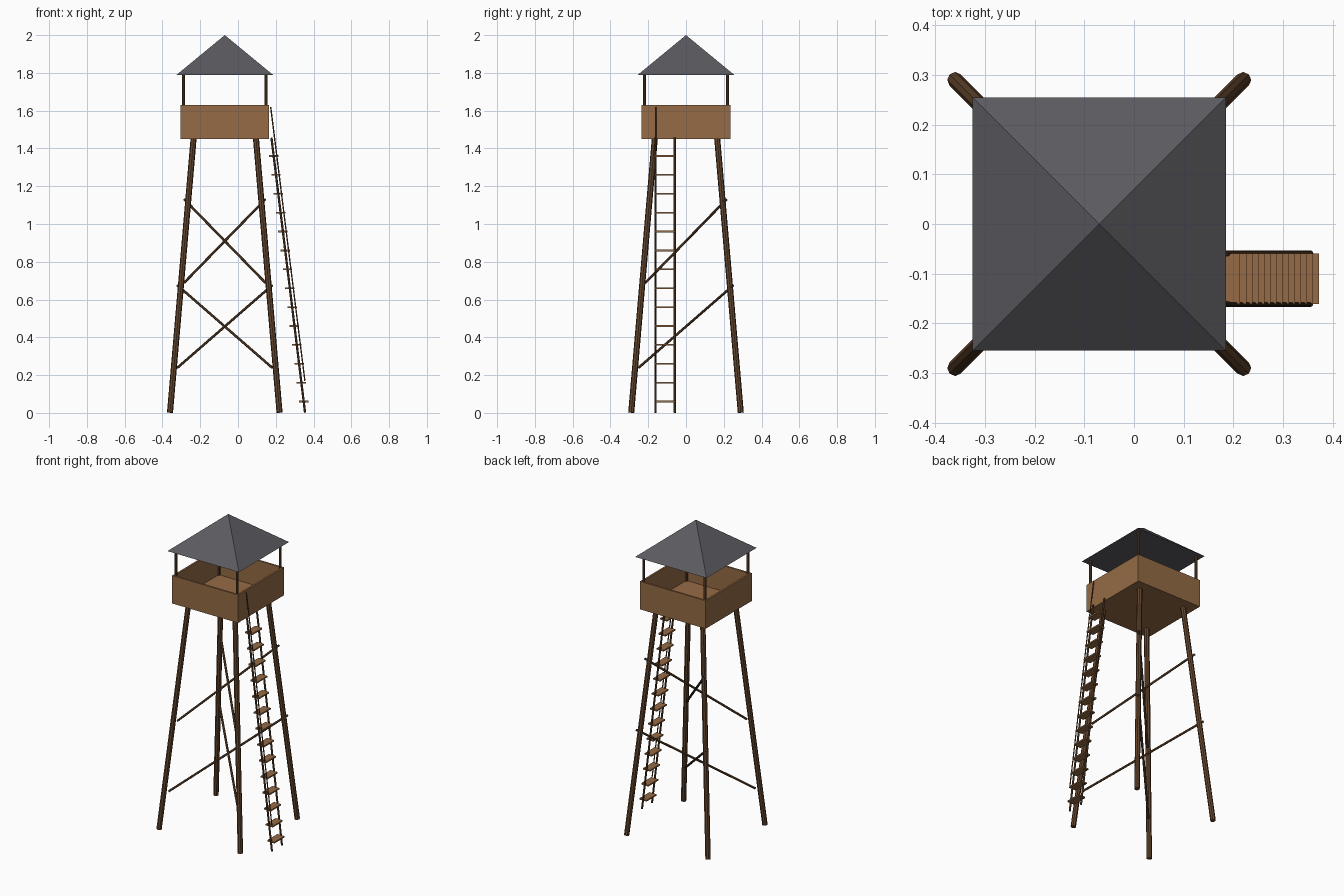
import bpy
from math import pi, radians
from mathutils import Vector

if "Cube" in bpy.data.objects:
    bpy.data.objects.remove(bpy.data.objects["Cube"])

CX = -0.07  # tower axis


def material(name, rgb):
    m = bpy.data.materials.new(name)
    m.use_nodes = True
    m.diffuse_color = (*rgb, 1)
    m.node_tree.nodes["Principled BSDF"].inputs["Base Color"].default_value = (*rgb, 1)
    return m


PLANK = material("plank brown", (0.30, 0.147, 0.06))
TIMBER = material("dark timber", (0.125, 0.06, 0.026))
SLATE = material("slate grey", (0.105, 0.103, 0.117))


def finish(name, mat):
    ob = bpy.context.object
    ob.name = name
    ob.data.materials.append(mat)
    return ob


def box(name, centre, size, mat):
    bpy.ops.mesh.primitive_cube_add(size=1, location=centre)
    bpy.context.object.scale = size
    return finish(name, mat)


def pole(name, a, b, radius, mat, sides=8):
    """Round timber running from point a to point b."""
    a, b = Vector(a), Vector(b)
    d = b - a
    bpy.ops.mesh.primitive_cylinder_add(vertices=sides, radius=radius, depth=d.length,
                                        location=(a + b) / 2)
    ob = bpy.context.object
    ob.rotation_euler = d.to_track_quat("Z", "Y").to_euler()
    bpy.ops.object.shade_smooth_by_angle(angle=radians(30))
    return finish(name, mat)


# Splayed legs and roof posts at the four corners
for sx, side in ((-1, "right"), (1, "left")):
    for sy, end in ((-1, "front"), (1, "back")):
        pole(f"{end}_{side}_leg", (CX + sx * 0.29, sy * 0.29, 0.002),
             (CX + sx * 0.165, sy * 0.165, 1.455), 0.016, TIMBER)
        pole(f"{end}_{side}_roof_post", (CX + sx * 0.219, sy * 0.219, 1.46),
             (CX + sx * 0.219, sy * 0.219, 1.795), 0.008, TIMBER)

# Diagonal braces crossing through the middle, front low to back high
for tier, r, low, high in (("lower", 0.25, 0.24, 0.675), ("upper", 0.214, 0.69, 1.13)):
    for sx, side in ((-1, "right"), (1, "left")):
        pole(f"{tier}_{side}_brace", (CX + sx * r, -r, low),
             (CX - sx * r, r, high), 0.007, TIMBER)

# Cabin: floor and four parapet walls
H, T = 0.235, 0.012
box("cabin_floor", (CX, 0, 1.457), (2 * H - T, 2 * H - T, 0.014), PLANK)
for s, end, side in ((-1, "front", "right"), (1, "back", "left")):
    box(f"{end}_wall", (CX, s * (H - T / 2), 1.54), (2 * H, T, 0.18), PLANK)
    box(f"{side}_wall", (CX + s * (H - T / 2), 0, 1.54), (T, 2 * H - 2 * T, 0.18), PLANK)

# Pyramid roof
bpy.ops.mesh.primitive_cone_add(vertices=4, radius1=0.255 * 2 ** 0.5, depth=0.21,
                                location=(CX, 0, 1.895), rotation=(0, 0, pi / 4))
finish("roof", SLATE)

# Ladder: two rails, one handrail and flat treads
LY, HALF = -0.11, 0.051
FOOT, HEAD = Vector((0.355, 0, 0.001)), Vector((0.177, 0, 1.457))
for s, end in ((-1, "front"), (1, "back")):
    offset = Vector((0, LY + s * HALF, 0))
    pole(f"{end}_ladder_rail", FOOT + offset, HEAD + offset, 0.006, TIMBER)
pole("ladder_handrail", (0.354, LY - HALF, 0.17), (0.173, LY - HALF, 1.62), 0.0035, TIMBER)
for i in range(14):
    z = 0.06 + 0.1 * i
    p = FOOT.lerp(HEAD, z / HEAD.z)
    box(f"ladder_tread_{i + 1}", (p.x, LY, z), (0.05, 2 * HALF, 0.009), PLANK)
